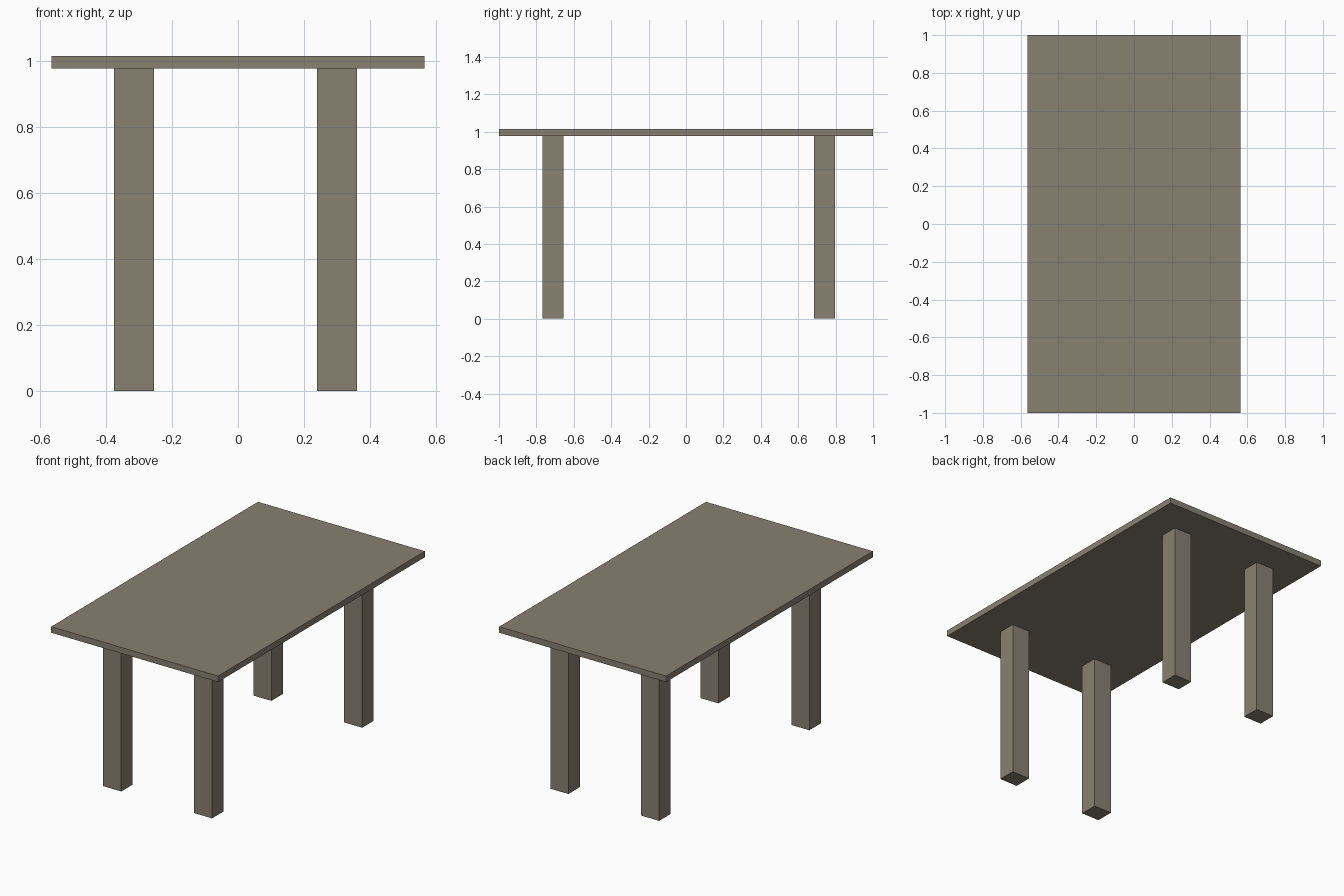
import bpy

# Remove the default cube
default = bpy.data.objects.get("Cube")
if default:
    bpy.data.objects.remove(default, do_unlink=True)

# Single taupe wood colour
taupe = bpy.data.materials.new("taupe_wood")
taupe.use_nodes = True
colour = (0.25, 0.22, 0.165, 1)
taupe.diffuse_color = colour
taupe.node_tree.nodes["Principled BSDF"].inputs["Base Color"].default_value = colour


def box(name, centre, size):
    """Add a flat-shaded box with its scale baked into the mesh."""
    bpy.ops.mesh.primitive_cube_add(size=1, location=centre)
    obj = bpy.context.object
    obj.name = name
    obj.data.name = name
    for v in obj.data.vertices:
        v.co = [c * s for c, s in zip(v.co, size)]
    obj.data.materials.append(taupe)
    return obj


TOP_UNDERSIDE = 0.978
TOP_THICKNESS = 0.037
LEG_X, LEG_Y = 0.122, 0.111

# Table top
box("table_top", (0, 0, TOP_UNDERSIDE + TOP_THICKNESS / 2),
    (1.13, 2.0, TOP_THICKNESS))

# Four square legs, set slightly off centre under the top
for side, x in (("right", -0.315), ("left", 0.30)):
    for end, y in (("front", -0.711), ("back", 0.741)):
        box(f"{end}_{side}_leg", (x, y, TOP_UNDERSIDE / 2),
            (LEG_X, LEG_Y, TOP_UNDERSIDE))
